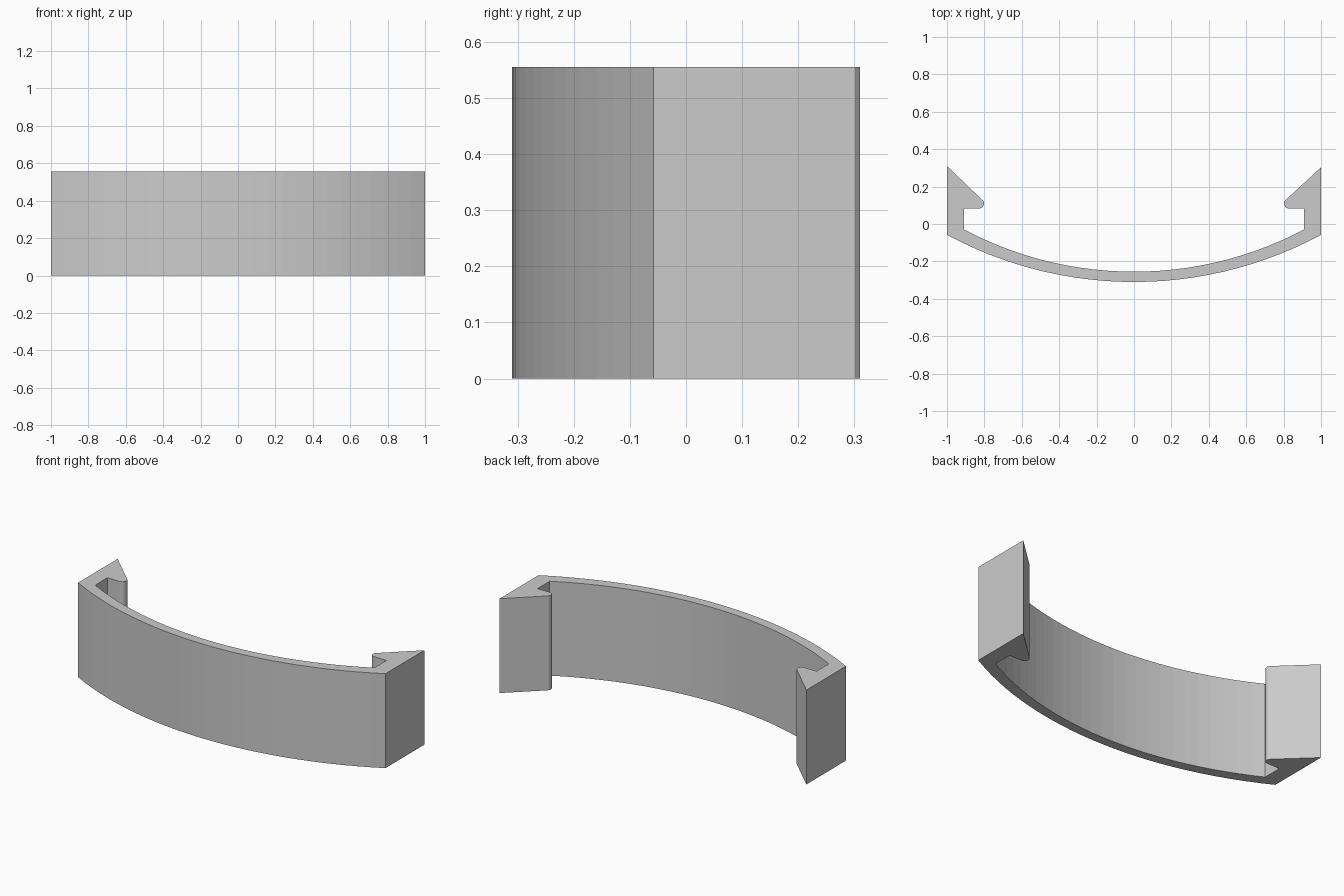
import bpy, bmesh
from math import sin, cos, asin, radians

cube = bpy.data.objects.get("Cube")
if cube:
    bpy.data.objects.remove(cube, do_unlink=True)

HEIGHT = 0.555
STEPS = 26


def bow(half, low, end):
    """Shallow arc from -half to +half, lowest in the middle."""
    rise = end - low
    r = (half * half + rise * rise) / (2 * rise)
    span = asin(half / r)
    angles = [span * (2 * i / STEPS - 1) for i in range(STEPS + 1)]
    return [(r * sin(a), low + r - r * cos(a)) for a in angles]


def hook(tip_y):
    """Barbed end on the +x side, from its outer tip to the pocket wall."""
    cx, cy, r = 0.828, 0.109, 0.026
    nose = [(cx + r * cos(radians(a)), cy + r * sin(radians(a)))
            for a in range(135, 271, 15)]
    return [(1.0, tip_y)] + nose + [(0.908, 0.083)]


# Closed outline: outer bow, right hook, inner bow, left hook
right = hook(0.303)
left = [(-x, y) for x, y in reversed(hook(0.31))]
outline = bow(1.0, -0.31, -0.058) + right + bow(0.908, -0.255, -0.03)[::-1] + left

# Extrude the outline into the clip
bm = bmesh.new()
base = bm.faces.new([bm.verts.new((x, y, 0)) for x, y in outline])
top = bmesh.ops.extrude_face_region(bm, geom=[base], use_keep_orig=True)
verts = [g for g in top["geom"] if isinstance(g, bmesh.types.BMVert)]
bmesh.ops.translate(bm, verts=verts, vec=(0, 0, HEIGHT))
bmesh.ops.recalc_face_normals(bm, faces=bm.faces)
mesh = bpy.data.meshes.new("curved_clip")
bm.to_mesh(mesh)
bm.free()
clip = bpy.data.objects.new("curved_clip", mesh)
bpy.context.collection.objects.link(clip)

# Plain grey
grey = bpy.data.materials.new("light_grey")
grey.use_nodes = True
colour = (0.6, 0.6, 0.6, 1)
grey.diffuse_color = colour
grey.node_tree.nodes["Principled BSDF"].inputs["Base Color"].default_value = colour
mesh.materials.append(grey)
